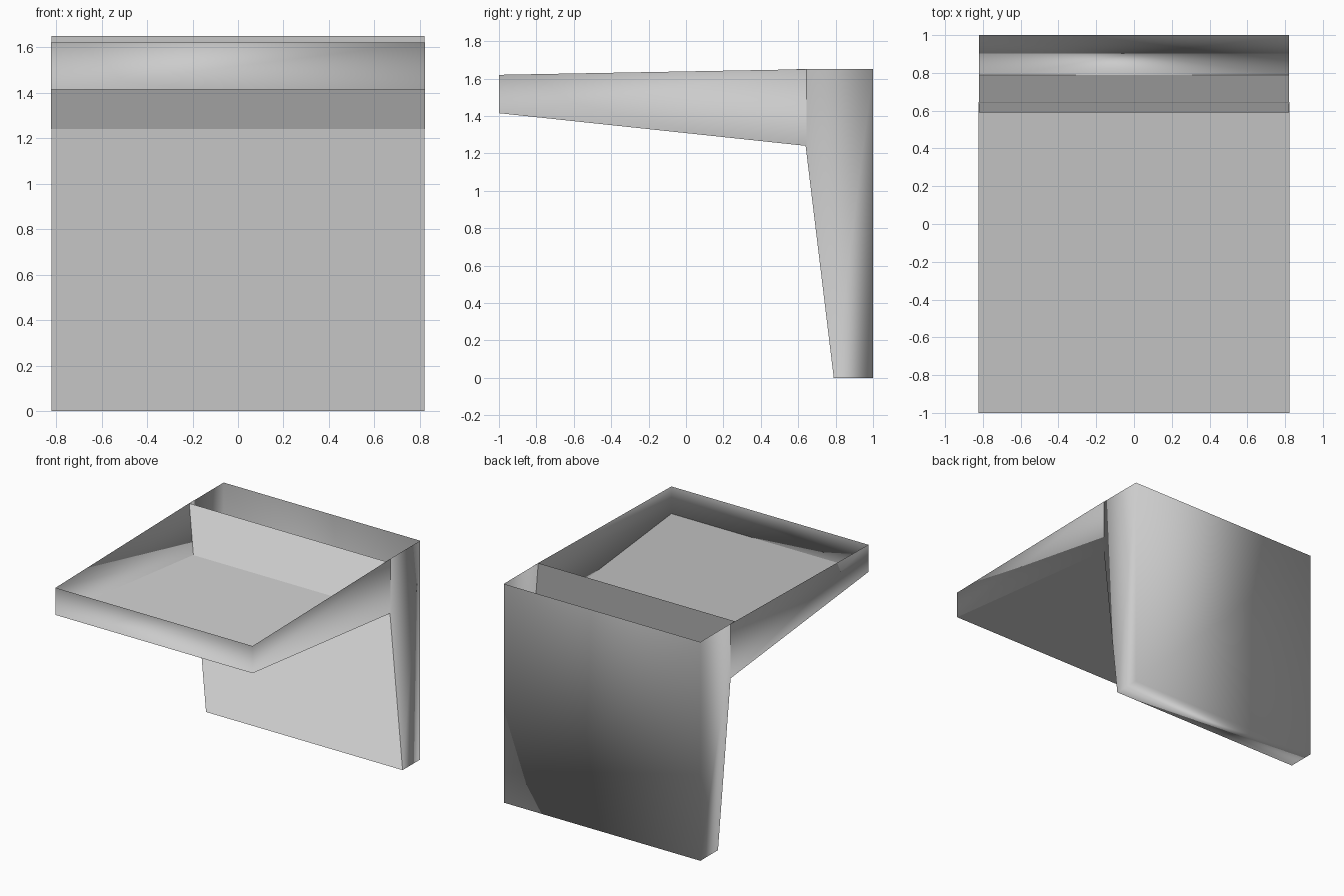
import bpy, bmesh

cube = bpy.data.objects.get("Cube")
if cube:
    bpy.data.objects.remove(cube, do_unlink=True)

grey = bpy.data.materials.new("plain_grey")
grey.use_nodes = True
colour = (0.6, 0.6, 0.6, 1)
grey.diffuse_color = colour
grey.node_tree.nodes["Principled BSDF"].inputs["Base Color"].default_value = colour


def open_shell(name, profile, half_width, open_sides, inset_side, margin):
    """Thin shell from a side profile (y, z); side i runs from point i to i + 1."""
    bm = bmesh.new()
    right, left = ([bm.verts.new((x, y, z)) for y, z in profile]
                   for x in (-half_width, half_width))
    bm.faces.new(right)
    bm.faces.new(left[::-1])
    panels = {}
    for i in range(len(profile)):
        j = (i + 1) % len(profile)
        if i not in open_sides:
            panels[i] = bm.faces.new((right[j], right[i], left[i], left[j]))
    # Border loop keeps the middle of the main panel flat under smooth shading
    bmesh.ops.inset_individual(bm, faces=[panels[inset_side]], thickness=margin)
    # Orient outward, away from the shell's middle
    bm.normal_update()
    middle = sum((v.co for v in right + left), right[0].co * 0) / (2 * len(profile))
    for face in bm.faces:
        if face.normal.dot(face.calc_center_median() - middle) < 0:
            face.normal_flip()
        face.smooth = True
    mesh = bpy.data.meshes.new(name)
    bm.to_mesh(mesh)
    bm.free()
    mesh.materials.append(grey)
    obj = bpy.data.objects.new(name, mesh)
    bpy.context.collection.objects.link(obj)
    return obj


# Basin: open at the top and at the back, with a floor sloping to the rear
open_shell("basin", [(-1, 1.62), (-1, 1.415), (0.645, 1.24), (0.645, 1.65)],
           0.822, {2, 3}, 1, 0.11)

# Back stand: open at the top, its leaning front panel closes the basin
open_shell("back_stand", [(0.59, 1.65), (0.79, 0), (1, 0), (1, 1.65)],
           0.82, {3}, 0, 0.11)
